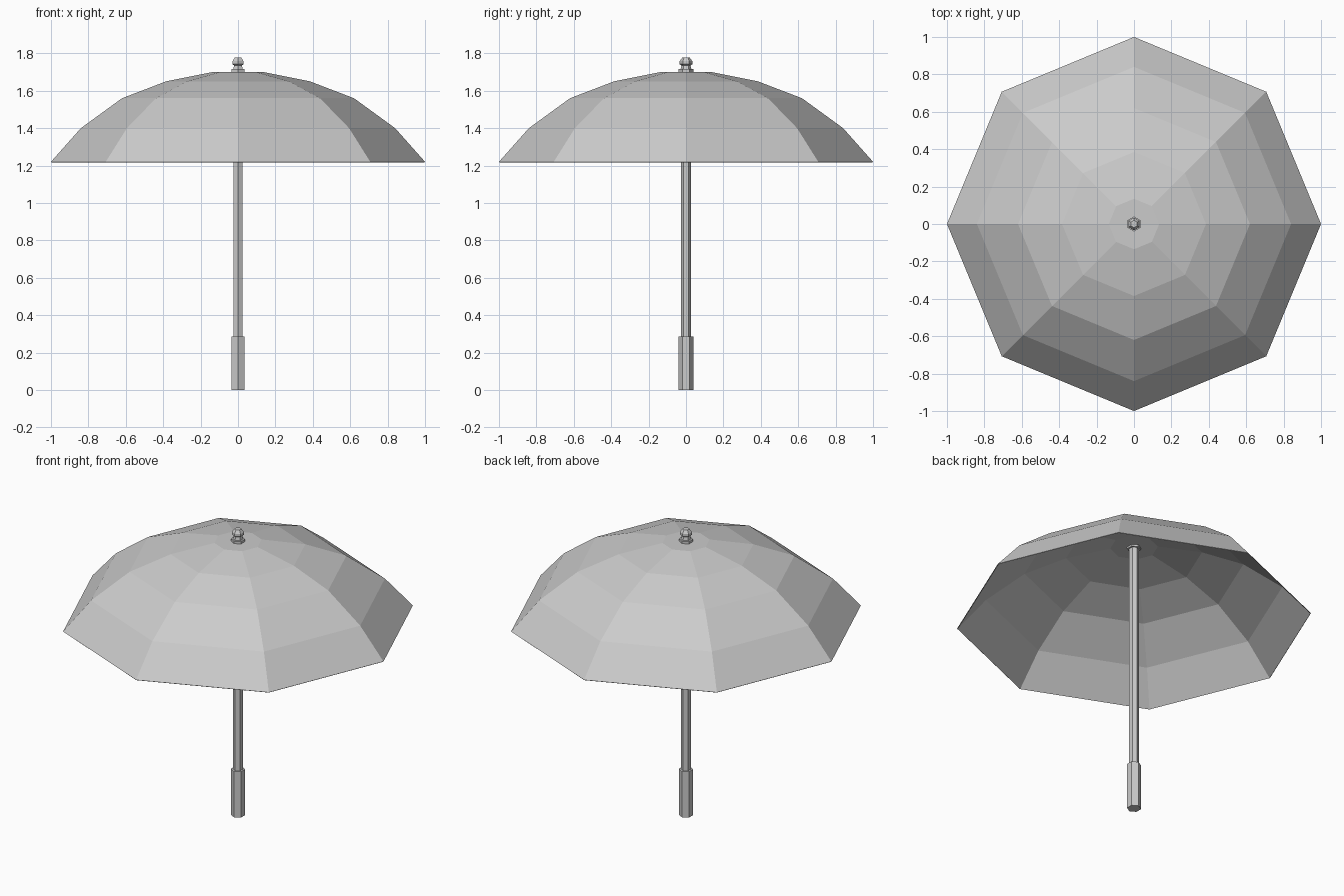
import bpy
import bmesh
from math import cos, sin, tau, pi

cube = bpy.data.objects.get("Cube")
if cube:
    bpy.data.objects.remove(cube, do_unlink=True)

# One plain grey for everything
grey = bpy.data.materials.new("plain_grey")
grey.use_nodes = True
colour = (0.6, 0.6, 0.6, 1)
grey.diffuse_color = colour
grey.node_tree.nodes["Principled BSDF"].inputs["Base Color"].default_value = colour


def lathe(name, profile, sides, cap_bottom=True):
    """Flat-shaded turned part from (radius, height) pairs, a corner on the y axis."""
    bm = bmesh.new()
    rings = [[bm.verts.new((r * cos(pi / 2 + tau * i / sides),
                            r * sin(pi / 2 + tau * i / sides), z))
              for i in range(sides)] for r, z in profile]
    for low, high in zip(rings, rings[1:]):
        for i in range(sides):
            j = (i + 1) % sides
            bm.faces.new((low[i], low[j], high[j], high[i]))
    bm.faces.new(rings[-1])
    if cap_bottom:
        bm.faces.new(rings[0][::-1])
    mesh = bpy.data.meshes.new(name)
    bm.to_mesh(mesh)
    bm.free()
    mesh.materials.append(grey)
    obj = bpy.data.objects.new(name, mesh)
    bpy.context.collection.objects.link(obj)
    return obj


# Eight-panelled open canopy, given a thin inner skin
canopy = lathe("canopy", [(1.0, 1.22), (0.84, 1.40), (0.62, 1.56),
                          (0.385, 1.65), (0.135, 1.70)], 8, cap_bottom=False)
skin = canopy.modifiers.new("thin_skin", "SOLIDIFY")
skin.thickness = 0.004
skin.offset = -1

# Hexagonal shaft and grip
lathe("pole", [(0.028, 0.27), (0.028, 1.70)], 6)
lathe("handle", [(0.04, 0.0), (0.04, 0.285)], 6)

# Collar through the canopy, and the finial on top
lathe("collar", [(0.04, 1.685), (0.04, 1.715)], 6)
lathe("finial", [(0.03, 1.71), (0.024, 1.735), (0.034, 1.742),
                 (0.034, 1.758), (0.02, 1.777)], 6)
